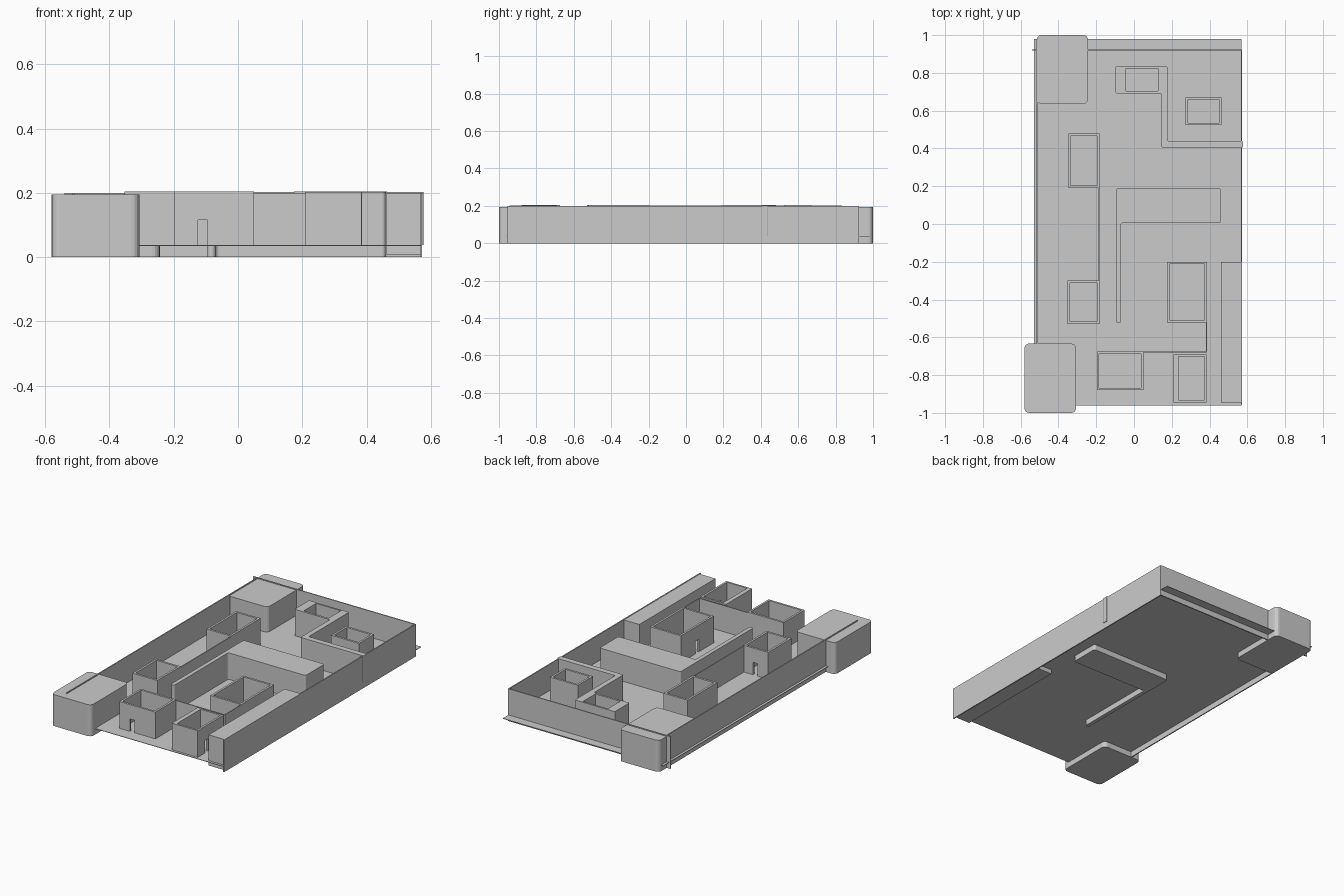
import bpy, bmesh

if "Cube" in bpy.data.objects:
    bpy.data.objects.remove(bpy.data.objects["Cube"])

FLOOR = 0.038
TOP = 0.2


def prism(name, pts, z0, z1, radius=0.0):
    """Extrude a plan outline upward, optionally rounding its upright edges."""
    bm = bmesh.new()
    face = bm.faces.new([bm.verts.new((x, y, z0)) for x, y in pts])
    ext = bmesh.ops.extrude_face_region(bm, geom=[face])
    for v in ext["geom"]:
        if isinstance(v, bmesh.types.BMVert):
            v.co.z = z1
    if radius:
        upright = [e for e in bm.edges
                   if abs(e.verts[0].co.z - e.verts[1].co.z) > 1e-4]
        bmesh.ops.bevel(bm, geom=upright, offset=radius, segments=4,
                        profile=0.5, affect='EDGES')
    bmesh.ops.recalc_face_normals(bm, faces=bm.faces)
    mesh = bpy.data.meshes.new(name)
    bm.to_mesh(mesh)
    bm.free()
    ob = bpy.data.objects.new(name, mesh)
    bpy.context.collection.objects.link(ob)
    return ob


def box(name, x0, x1, y0, y1, z0, z1, radius=0.0):
    return prism(name, [(x0, y0), (x1, y0), (x1, y1), (x0, y1)], z0, z1, radius)


def cut(ob, *size):
    """Subtract a box from an object."""
    cutter = box("cutter", *size)
    cutter.hide_render = True
    mod = ob.modifiers.new("cut", 'BOOLEAN')
    mod.operation = 'DIFFERENCE'
    mod.solver = 'EXACT'
    mod.object = cutter
    bpy.context.view_layer.objects.active = ob
    bpy.ops.object.modifier_apply(modifier=mod.name)
    bpy.data.objects.remove(cutter)


def room(name, x0, x1, y0, y1, door=None, top=0.204, t=0.013):
    ob = box(name, x0, x1, y0, y1, FLOOR, top)
    cut(ob, x0 + t, x1 - t, y0 + t, y1 - t, FLOOR - 0.05, top + 0.05)
    if door:
        cut(ob, *door, FLOOR - 0.02, 0.115)
    return ob


# Floor plate and perimeter walls
box("floor", -0.53, 0.57, -0.96, 0.98, FLOOR - 0.003, FLOOR)
box("left_wall", -0.515, -0.508, -0.95, 0.918, 0, TOP)
box("right_wall", 0.566, 0.573, -0.955, 0.925, 0, TOP)
box("back_wall", -0.54, 0.566, 0.918, 0.925, 0, TOP)

# Solid corner and side blocks
box("front_left_block", -0.58, -0.307, -1.0, -0.633, 0, 0.195, 0.025)
box("back_left_block", -0.515, -0.243, 0.637, 1.0, 0, 0.195, 0.025)
box("right_side_block", 0.46, 0.567, -0.945, -0.2, 0.008, TOP - 0.002)

# Central L-shaped block with its thin leg
prism("central_block",
      [(-0.095, -0.525), (-0.07, -0.525), (-0.07, 0.005), (0.46, 0.005),
       (0.46, 0.19), (-0.095, 0.19)], 0, 0.202, 0.012)

# Stepped partition wall with a small chamber in its end
stepped = prism("stepped_partition",
                [(0.145, 0.405), (0.577, 0.405), (0.577, 0.44), (0.177, 0.44),
                 (0.177, 0.835), (-0.097, 0.835), (-0.097, 0.692),
                 (0.145, 0.692)], FLOOR, 0.202, 0.006)
cut(stepped, -0.042, 0.128, 0.705, 0.824, FLOOR - 0.05, 0.3)

# Open-topped rooms; doors are given as x and y ranges of the opening
room("back_right_room", 0.272, 0.463, 0.523, 0.671)
room("left_back_room", -0.348, -0.182, 0.19, 0.48)
room("left_front_room", -0.353, -0.182, -0.53, -0.3,
     (-0.28, -0.25, -0.33, -0.28))
room("right_room", 0.175, 0.386, -0.522, -0.2,
     (0.16, 0.2, -0.375, -0.345))
room("front_room", -0.197, 0.05, -0.88, -0.674,
     (-0.125, -0.095, -0.9, -0.86))
corner = box("front_right_room", 0.208, 0.385, -0.945, -0.69, FLOOR, 0.203)
cut(corner, 0.235, 0.372, -0.933, -0.702, FLOOR - 0.05, 0.3)
cut(corner, 0.36, 0.4, -0.875, -0.845, FLOOR - 0.02, 0.115)

# Thin walls linking the rooms
box("left_link_wall", -0.187, -0.181, -0.3, 0.19, FLOOR, TOP)
prism("front_link_wall",
      [(0.05, -0.68), (0.386, -0.68), (0.386, -0.522), (0.38, -0.522),
       (0.38, -0.674), (0.05, -0.674)], FLOOR, TOP)
